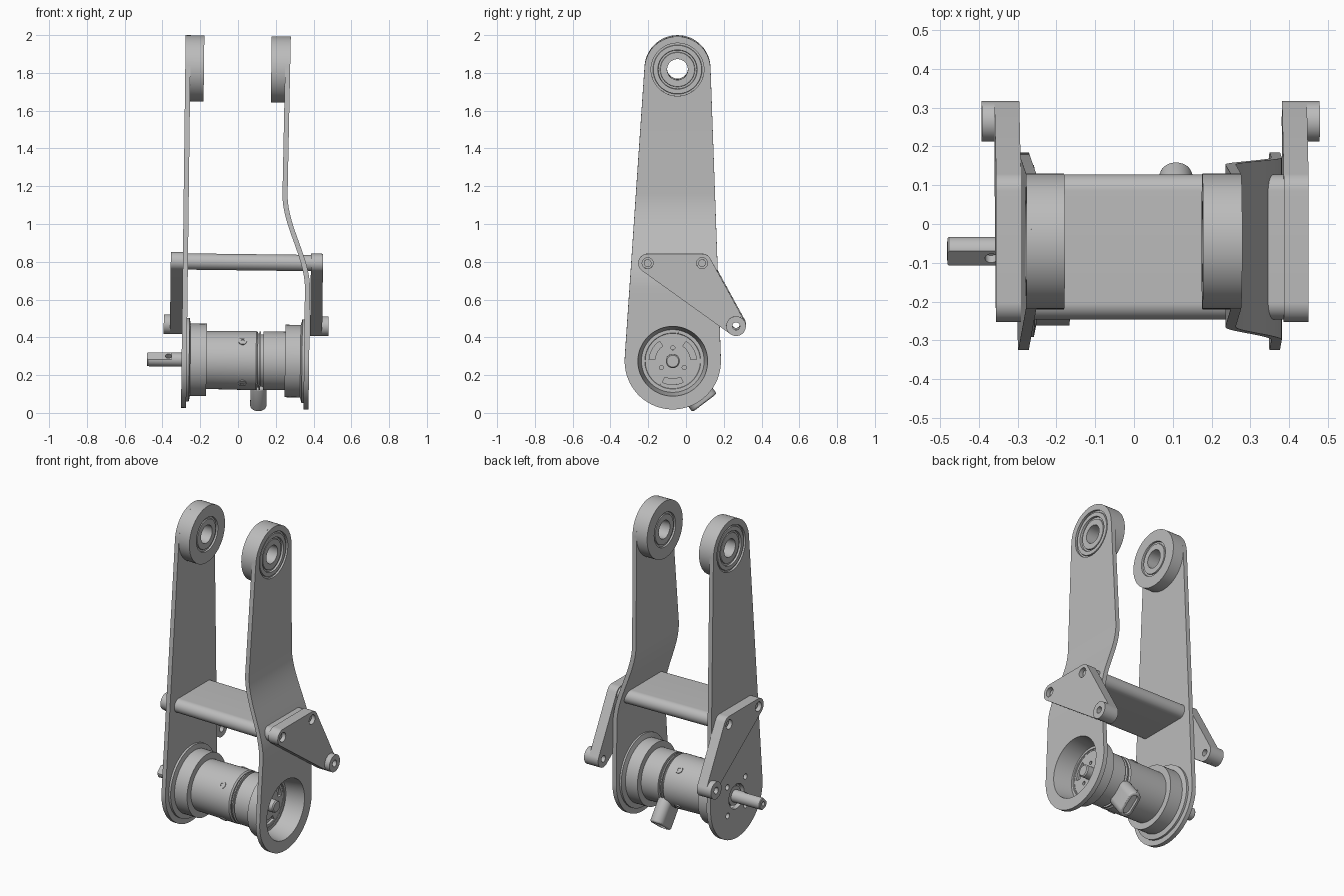
import bpy, bmesh, math
from mathutils import Matrix, Vector
from mathutils.geometry import convex_hull_2d

if "Cube" in bpy.data.objects:
    bpy.data.objects.remove(bpy.data.objects["Cube"])

grey = bpy.data.materials.new("plain grey metal")
grey.use_nodes = True
grey.diffuse_color = (0.5, 0.5, 0.5, 1)
grey.node_tree.nodes["Principled BSDF"].inputs["Base Color"].default_value = grey.diffuse_color

HUB = (-0.07, 0.278)      # motor axis (y, z)
TOP = (-0.045, 1.821)     # upper pivot (y, z)
PINS = [(-0.203, 0.798), (0.085, 0.798)]
TIP = (0.265, 0.465)
TILT = Matrix.Rotation(0.0125, 4, 'Y')
parts = []


def finish(name, bm, keep=True):
    bmesh.ops.remove_doubles(bm, verts=bm.verts, dist=1e-5)
    bmesh.ops.recalc_face_normals(bm, faces=bm.faces)
    me = bpy.data.meshes.new(name)
    bm.to_mesh(me)
    bm.free()
    ob = bpy.data.objects.new(name, me)
    bpy.context.collection.objects.link(ob)
    me.materials.append(grey)
    if keep:
        parts.append(ob)
    return ob


def circle(c, r, n=64):
    return [(c[0] + r * math.cos(math.tau * i / n), c[1] + r * math.sin(math.tau * i / n))
            for i in range(n)]


def hull(*discs):
    pts = [p for c, r in discs for p in circle(c, r)]
    return [pts[i] for i in convex_hull_2d([Vector(p) for p in pts])]


def prism(name, outline, x0, x1, keep=True, turn=None):
    """Extrude a (y, z) outline along x."""
    bm = bmesh.new()
    face = bm.faces.new([bm.verts.new((x0, y, z)) for y, z in outline])
    ext = bmesh.ops.extrude_face_region(bm, geom=[face])["geom"]
    bmesh.ops.translate(bm, verts=[v for v in ext if isinstance(v, bmesh.types.BMVert)],
                        vec=(x1 - x0, 0, 0))
    if turn:
        bm.transform(turn)
    return finish(name, bm, keep)


def lathe(name, profile, centre, closed=False):
    """Revolve an (x, radius) profile about an x-parallel axis."""
    bm = bmesh.new()
    vs = [bm.verts.new((x, 0, r)) for x, r in profile]
    es = [bm.edges.new(p) for p in zip(vs, vs[1:] + vs[:1] if closed else vs[1:])]
    bmesh.ops.spin(bm, geom=vs + es, cent=(0, 0, 0), axis=(1, 0, 0),
                   angle=math.tau, steps=72)
    bmesh.ops.translate(bm, verts=bm.verts, vec=(0, *centre))
    return finish(name, bm)


def boolean(ob, cutters, op='DIFFERENCE'):
    bpy.context.view_layer.objects.active = ob
    for c in cutters:
        m = ob.modifiers.new("cut", 'BOOLEAN')
        m.operation, m.object, m.solver = op, c, 'EXACT'
        bpy.ops.object.modifier_apply(modifier=m.name)
        bpy.data.objects.remove(c)


def hole(c, r, x0, x1):
    return prism("cutter", circle(c, r, 48), x0, x1, False)


def polar(r, deg, c=HUB):
    a = math.radians(deg)
    return (c[0] + r * math.cos(a), c[1] + r * math.sin(a))


# Side plates: one straight, one with an S-bend
outline = hull((HUB, 0.255), (TOP, 0.175))
right_plate = prism("right_side_plate", outline, -0.302, -0.275)
boolean(right_plate, [hole(TOP, 0.14, -1, 1), hole(HUB, 0.075, -1, 1)]
        + [hole(polar(0.125, 45 + 90 * k), 0.017, -1, 1) for k in range(4)])

def bend(z):
    t = min(max((z - 0.66) / 0.5, 0), 1)
    return 0.346 - 0.125 * t * t * (3 - 2 * t) + 0.008 * max(z - 1.16, 0)

zs = [-0.1, 0.3] + [0.66 + 0.5 * i / 24 for i in range(25)] + [1.6, 2.1]
bm = bmesh.new()
strip = [(bend(z), z) for z in zs] + [(bend(z) + 0.027, z) for z in reversed(zs)]
face = bm.faces.new([bm.verts.new((x, -0.6, z)) for x, z in strip])
ext = bmesh.ops.extrude_face_region(bm, geom=[face])["geom"]
bmesh.ops.translate(bm, verts=[v for v in ext if isinstance(v, bmesh.types.BMVert)], vec=(0, 1.2, 0))
left_plate = finish("left_side_plate", bm)
boolean(left_plate, [prism("cutter", outline, -1, 1, False)], 'INTERSECT')
boolean(left_plate, [hole(TOP, 0.14, -1, 1), hole(HUB, 0.185, -1, 1)])

# Upper pivot bosses with stepped bearing faces
face_steps = [(0.01, 0.055), (0.01, 0.09), (0.016, 0.092), (0.016, 0.102), (0.004, 0.104),
              (0.004, 0.128), (0.012, 0.13), (0.012, 0.175), (0.099, 0.175), (0.099, 0.105),
              (0.089, 0.103), (0.089, 0.092), (0.095, 0.09), (0.095, 0.055)]
for name, x, s in (("right_pivot_boss", -0.302, 1), ("left_pivot_boss", 0.2525, -1)):
    lathe(name, [(x + s * t, r) for t, r in face_steps], TOP, True)

# Crossbar and triangular brackets
prism("crossbar", hull(*[(p, 0.043) for p in PINS]), -0.302, 0.376)
for side, x, s in (("right", -0.302, -1), ("left", 0.376, 1)):
    arm = prism(side + "_bracket", hull((PINS[0], 0.05), (PINS[1], 0.05), (TIP, 0.052)), x, x + s * 0.064)
    boolean(arm, [hole(p, 0.029, x + s * 0.02, x + s * 0.2) for p in PINS] + [hole(TIP, 0.02, -1, 1)])
    lathe(side + "_bracket_boss", [(x + s * t, r) for t, r in
          ((0.05, 0.02), (0.05, 0.052), (0.097, 0.052), (0.097, 0.02))], TIP, True)
    for p in PINS:
        lathe(side + "_bracket_bolt", [(x + s * 0.01, 0), (x + s * 0.01, 0.02),
              (x + s * 0.045, 0.02), (x + s * 0.045, 0)], p)

# Motor housings
lathe("right_housing", [(-0.275, 0.08), (-0.275, 0.222), (-0.262, 0.222), (-0.256, 0.192),
      (-0.17, 0.192), (-0.17, 0.15), (-0.2, 0.15), (-0.2, 0.08)], HUB, True)
lathe("left_housing", [(0.245, 0.14), (0.245, 0.192), (0.327, 0.192), (0.335, 0.222),
      (0.348, 0.222), (0.373, 0.185), (0.258, 0.166), (0.258, 0.14)], HUB, True)

# Motor body with grooves; slots and screw holes in its end face
motor = lathe("motor_body", [(-0.25, 0), (-0.25, 0.152), (0.092, 0.157), (0.1, 0.15), (0.1, 0.143),
      (0.108, 0.143), (0.108, 0.155), (0.116, 0.155), (0.116, 0.138), (0.13, 0.138), (0.13, 0.155),
      (0.262, 0.155), (0.262, 0.148), (0.256, 0.145), (0.256, 0)], HUB)
slots = []
for mid in (30, 150, 270):
    angles = [mid - 26 + 4 * i for i in range(14)]
    arc = [polar(0.125, a) for a in angles] + [polar(0.095, a) for a in reversed(angles)]
    slots.append(prism("cutter", arc, 0.24, 0.3, False))
    slots.append(hole(polar(0.07, mid + 60), 0.011, 0.24, 0.3))
boolean(motor, slots)
lathe("motor_hub_pin", [(0.25, 0), (0.25, 0.037), (0.306, 0.037), (0.312, 0.031), (0.312, 0)], HUB)

# Screws around the motor
for k in range(4):
    a = math.radians(50 + 90 * k)
    turn = (Matrix.Translation((0.02, *HUB)) @ Matrix.Rotation(a, 4, 'X')
            @ Matrix.Rotation(math.pi / 2, 4, 'Z'))
    screw = prism("motor_screw", circle((0, 0), 0.022, 24), 0.14, 0.16, True, turn)
    boolean(screw, [prism("cutter", circle((0, 0), 0.011, 6), 0.153, 0.2, False, turn)])

# Output shaft with flat, cross hole and centre hole
shaft = lathe("output_shaft", [(-0.485, 0), (-0.485, 0.033), (-0.481, 0.037), (-0.24, 0.037), (-0.24, 0)], HUB)
turn = Matrix.Translation((0, *HUB)) @ Matrix.Rotation(math.radians(45), 4, 'X')
square = [(-0.1, 0.026), (0.1, 0.026), (0.1, 0.1), (-0.1, 0.1)]
cross = Matrix.Translation((-0.372, *HUB)) @ turn.to_3x3().to_4x4() @ Matrix.Rotation(-math.pi / 2, 4, 'Y')
boolean(shaft, [prism("cutter", square, -0.6, -0.355, False, turn),
                prism("cutter", circle((0, 0), 0.016, 32), 0.0, 0.1, False, cross),
                hole(HUB, 0.013, -0.6, -0.46)])
lathe("shaft_collar", [(-0.29, 0.03), (-0.29, 0.058), (-0.25, 0.058), (-0.25, 0.03)], HUB, True)

# Cable gland pointing down and back
out = Vector((0, 0.603, -0.798))
turn = Matrix.Translation((0.107, *HUB)) @ Matrix((
    (0, -1, 0), (out.y, 0, out.z), (out.z, 0, -out.y))).to_4x4()
ends = [(0, -0.038), (0, 0.038)]
gland = prism("cable_gland", hull(*[(e, 0.043) for e in ends]), 0.13, 0.28, True, turn)
bev = gland.modifiers.new("soft edge", 'BEVEL')
bev.width, bev.segments, bev.limit_method = 0.012, 3, 'ANGLE'
bpy.context.view_layer.objects.active = gland
bpy.ops.object.modifier_apply(modifier=bev.name)
boolean(gland, [prism("cutter", hull(*[(e, 0.024) for e in ends]), 0.262, 0.3, False, turn)])

# Slight lean of the whole assembly, then shading
bpy.ops.object.select_all(action='DESELECT')
for ob in parts:
    ob.data.transform(TILT)
    ob.select_set(True)
bpy.context.view_layer.objects.active = parts[0]
bpy.ops.object.shade_smooth_by_angle(angle=math.radians(30))
